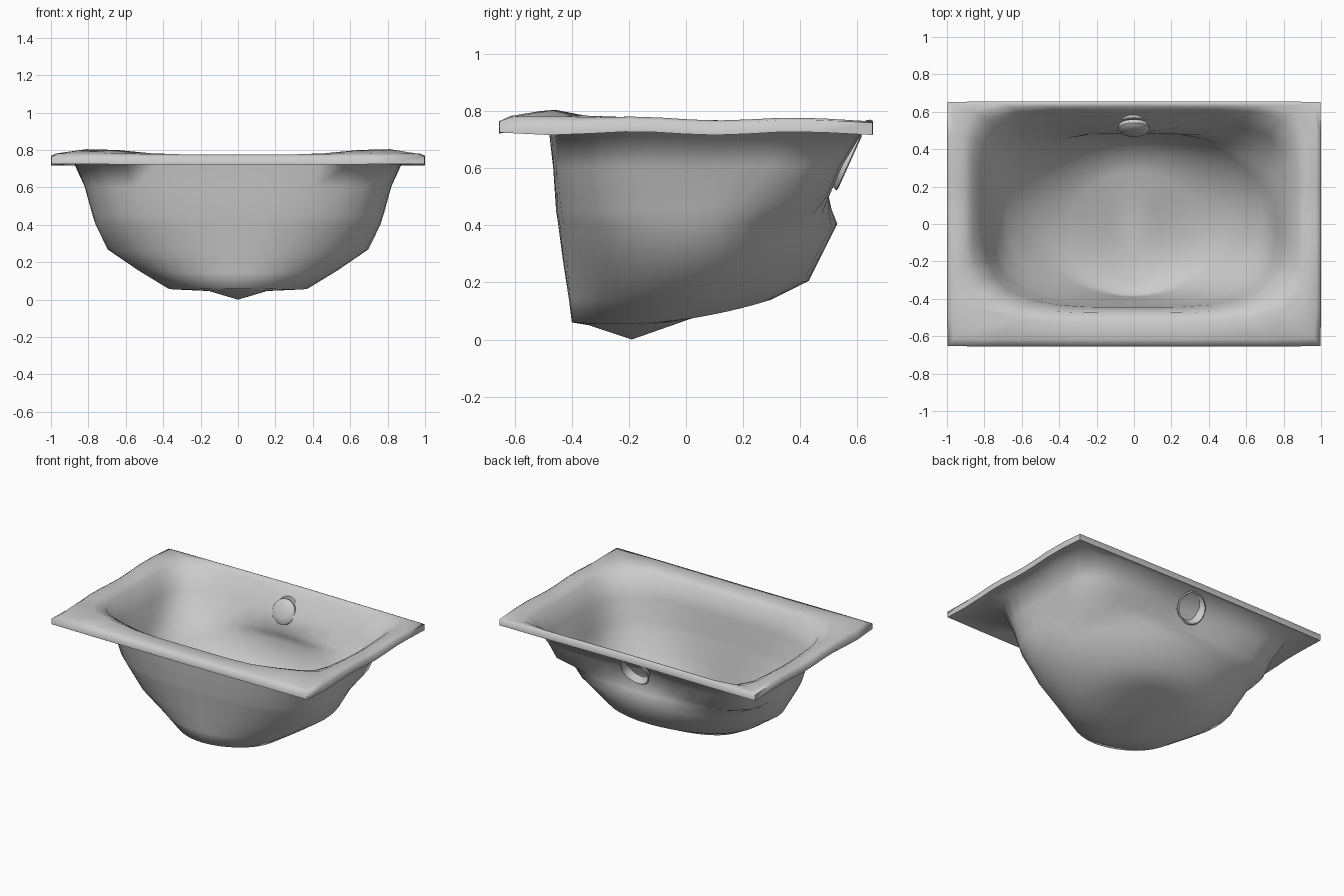
import bpy, bmesh, math
from mathutils import Vector, Matrix

cube = bpy.data.objects.get("Cube")
if cube:
    bpy.data.objects.remove(cube)

SEGMENTS = 40

ceramic = bpy.data.materials.new("grey ceramic")
ceramic.use_nodes = True
colour = (0.6, 0.6, 0.6, 1)
ceramic.diffuse_color = colour
ceramic.node_tree.nodes["Principled BSDF"].inputs["Base Color"].default_value = colour


def ring(bm, w, yf, yb, zf, zb, nf, nb, sag=0, lift=0):
    """One closed section: rounded box, with its own front and back squareness."""
    verts = []
    mid, half = (yf + yb) / 2, (yb - yf) / 2
    for i in range(SEGMENTS):
        a = math.tau * i / SEGMENTS
        c, s = math.cos(a), math.sin(a)
        n = nb if s > 0 else nf
        r = (abs(c) ** n + abs(s) ** n) ** (-1 / n)
        x, y = w * c * r, mid + half * s * r
        # the flanks hang a little lower than front and back
        z = zf + (zb - zf) * (s * r + 1) / 2 - sag * c * c
        # raised lumps on the front lip and a gentle wave along the rim
        z += lift * math.exp(-((abs(x) - 0.75) / 0.25) ** 2 - ((y + 0.47) / 0.12) ** 2)
        if z > 0.7:
            z += 0.006 * math.cos(11 * y + 2) * min(1, abs(x))
        # the back wall is drawn in around the outlet
        if s > 0 and 0.55 < z < 0.7:
            y -= 0.045 * math.exp(-(x / 0.2) ** 2)
        verts.append(bm.verts.new((x, y, z)))
    return verts


def finish(name, bm, angle):
    bmesh.ops.recalc_face_normals(bm, faces=bm.faces[:])
    mesh = bpy.data.meshes.new(name)
    bm.to_mesh(mesh)
    bm.free()
    mesh.materials.append(ceramic)
    obj = bpy.data.objects.new(name, mesh)
    bpy.context.collection.objects.link(obj)
    bpy.ops.object.select_all(action='DESELECT')
    obj.select_set(True)
    bpy.context.view_layer.objects.active = obj
    bpy.ops.object.shade_smooth_by_angle(angle=math.radians(angle))


def bridge(bm, rings):
    for a, b in zip(rings, rings[1:]):
        n = len(a)
        for i in range(n):
            j = (i + 1) % n
            bm.faces.new((a[i], a[j], b[j], b[i]))


def fan(bm, loop, tip):
    v = bm.verts.new(tip)
    for i in range(len(loop)):
        bm.faces.new((loop[i], loop[(i + 1) % len(loop)], v))


# Bowl sections, bottom to top: half width, front y, back y, front z, back z, squareness, sag
sections = [
    (0.17, -0.34, 0.15, 0.05, 0.12, 1.8, 2, 0.03),
    (0.38, -0.40, 0.30, 0.06, 0.14, 1.9, 2, 0.035),
    (0.54, -0.41, 0.43, 0.14, 0.205, 2.1, 2, 0.01),
    (0.70, -0.43, 0.53, 0.27, 0.405, 2.4, 2.1, 0.06),
    (0.76, -0.45, 0.51, 0.42, 0.455, 2.9, 2.5, 0.04),
    (0.78, -0.455, 0.50, 0.45, 0.50, 3.1, 6, 0.015),
    (0.82, -0.465, 0.55, 0.60, 0.61, 3.6, 6, 0),
    (0.875, -0.48, 0.62, 0.73, 0.73, 4.2, 7, 0),
]
T = 0.02

bm = bmesh.new()
outer = [ring(bm, *s) for s in sections]
# Rim: underside, edge, rounded top and inner lip
rim = [
    ring(bm, 1.0, -0.655, 0.655, 0.722, 0.722, 200, 200),
    ring(bm, 1.0, -0.655, 0.655, 0.762, 0.765, 200, 200),
    ring(bm, 0.975, -0.615, 0.645, 0.777, 0.77, 60, 60, lift=0.025),
    ring(bm, 0.91, -0.52, 0.63, 0.777, 0.768, 6, 12, lift=0.035),
    ring(bm, 0.865, -0.475, 0.61, 0.75, 0.74, 4.2, 7, lift=0.03),
]
inner = [ring(bm, w - T, yf + T, yb - T, zf + T * 0.8, zb + T * 0.8, nf, nb, sag)
         for w, yf, yb, zf, zb, nf, nb, sag in reversed(sections[:-1])]
bridge(bm, outer + rim + inner)
fan(bm, outer[0], (0, -0.19, 0))
fan(bm, inner[-1], (0, -0.19, T))
finish("basin", bm, 78)


# Outlet collar and inner knob are turned about the axis of the sloping back wall
axis = Vector((0, 0.91, -0.41)).normalized()
turn = axis.to_track_quat('Z', 'Y').to_matrix().to_4x4()


def lathe(name, centre, profile, closed):
    bm = bmesh.new()
    place = Matrix.Translation(centre) @ turn
    rings = [[bm.verts.new(place @ Vector((r * math.cos(math.tau * i / 32),
                                           r * math.sin(math.tau * i / 32), h)))
              for i in range(32)] for r, h in profile]
    if closed:
        bridge(bm, rings + rings[:1])
    else:
        bridge(bm, rings)
        for loop in (rings[0], rings[-1]):
            bm.faces.new(loop)
    finish(name, bm, 40)


lathe("outlet_collar", (0, 0.57, 0.62),
      [(0.085, -0.04), (0.108, 0), (0.1, 0.004), (0.075, -0.04)], True)
lathe("outlet_cap", (0, 0.52, 0.63),
      [(0.085, 0.005), (0.085, -0.015), (0.07, -0.028), (0.045, -0.035), (0.01, -0.038)], False)
